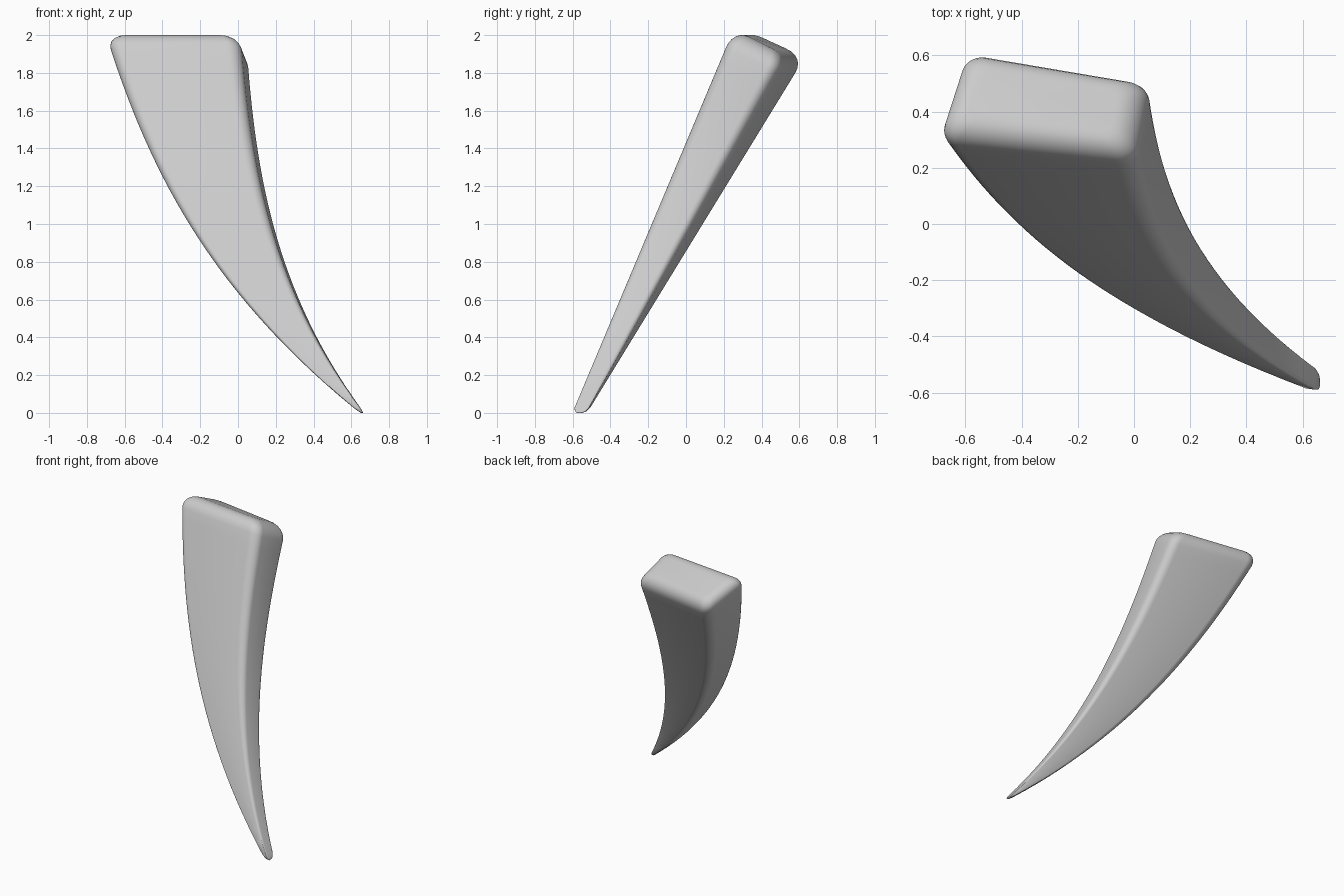
import bpy, bmesh
from math import sin, cos, pi

if "Cube" in bpy.data.objects:
    bpy.data.objects.remove(bpy.data.objects["Cube"])

# Newton cubics through equally spaced points: side outlines x(z)
def cubic(z, a, b, c, d):
    s = z / 0.65
    return a + b*s + c*s*(s-1) + d*s*(s-1)*(s-2)

def left_x(z):
    return cubic(z, 0.645, -0.660, 0.122, -0.015)

def right_x(z):
    return cubic(z, 0.668, -0.365, 0.0915, -0.0123)

# Four corner rails of the tapering horn, t runs from tip to root
def rails(t):
    zf, zb = 2.03 * t, 1.885 * t
    fl = (left_x(zf), -0.598 + 0.452 * zf, zf)
    fr = (right_x(zf) - 0.02 * zf, -0.602 + 0.417 * zf, zf)
    br = (right_x(zb) + 0.003 * zb, -0.53 + 0.560 * zb, zb)
    bl = (left_x(zb) + 0.03 * zb, -0.523 + 0.618 * zb, zb)
    return fl, fr, br, bl

# Rounded-rectangle cross-section in -1..1 coordinates
RU, RV, STEPS = 0.2, 0.38, 6
section = []
for q, (su, sv) in enumerate([(1, 1), (-1, 1), (-1, -1), (1, -1)]):
    for i in range(STEPS + 1):
        a = (q + i / STEPS) * pi / 2
        section.append((su*(1-RU) + RU*cos(a), sv*(1-RV) + RV*sin(a)))

def ring(bm, t, ku, kv):
    fl, fr, br, bl = rails(t)
    out = []
    for u, v in section:
        p, q = (u*ku + 1) / 2, (v*kv + 1) / 2
        out.append(bm.verts.new([
            (a*(1-p) + b*p)*(1-q) + (d*(1-p) + c*p)*q
            for a, b, c, d in zip(fl, fr, br, bl)]))
    return out

# Stations: rounded tip, long body, rounded root end
stations = [(0.0, 0.5, 0.4), (0.004, 0.8, 0.75), (0.014, 1, 1)]
stations += [(0.014 + 0.941 * i / 28, 1, 1) for i in range(1, 29)]
for i in range(1, 7):
    a = i / 6 * pi / 2
    k = 1 - cos(a)
    stations.append((0.955 + 0.045 * sin(a), 1 - 0.28*k, 1 - 0.5*k))

bm = bmesh.new()
rings = [ring(bm, *s) for s in stations]
n = len(section)
for r0, r1 in zip(rings, rings[1:]):
    for i in range(n):
        j = (i + 1) % n
        bm.faces.new((r0[i], r0[j], r1[j], r1[i]))
bm.faces.new(rings[0][::-1])
bm.faces.new(rings[-1])
bmesh.ops.recalc_face_normals(bm, faces=bm.faces)

mesh = bpy.data.meshes.new("curved_horn")
bm.to_mesh(mesh)
bm.free()
horn = bpy.data.objects.new("curved_horn", mesh)
bpy.context.collection.objects.link(horn)
for f in mesh.polygons:
    f.use_smooth = True
